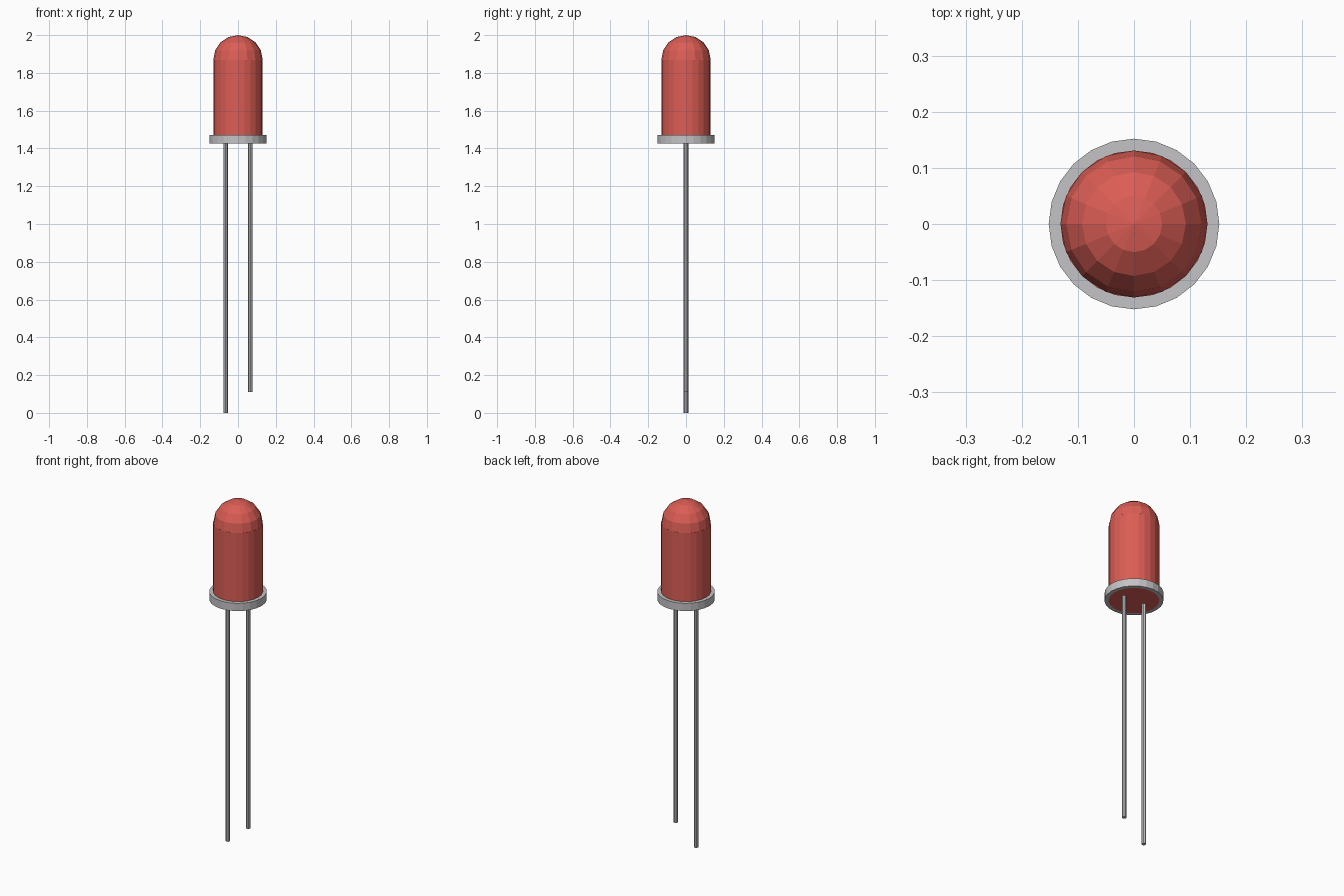
import bpy, bmesh, math

cube = bpy.data.objects.get("Cube")
if cube:
    bpy.data.objects.remove(cube, do_unlink=True)


def material(name, rgb):
    m = bpy.data.materials.new(name)
    m.use_nodes = True
    m.diffuse_color = (*rgb, 1)
    m.node_tree.nodes["Principled BSDF"].inputs["Base Color"].default_value = (*rgb, 1)
    return m


red = material("red plastic", (0.71, 0.11, 0.09))
silver = material("silver metal", (0.55, 0.55, 0.57))


def lathe(name, profile, sides, mat, x=0, closed=False):
    """Turn a (radius, height) profile around a vertical axis at x."""
    bm = bmesh.new()
    verts = [bm.verts.new((r, 0, z)) for r, z in profile]
    pairs = list(zip(verts, verts[1:]))
    if closed:
        pairs.append((verts[-1], verts[0]))
    edges = [bm.edges.new(p) for p in pairs]
    bmesh.ops.spin(bm, geom=verts + edges, cent=(0, 0, 0), axis=(0, 0, 1),
                   angle=math.tau, steps=sides)
    bmesh.ops.remove_doubles(bm, verts=bm.verts, dist=0.0001)
    bmesh.ops.recalc_face_normals(bm, faces=bm.faces)
    mesh = bpy.data.meshes.new(name)
    bm.to_mesh(mesh)
    bm.free()
    mesh.materials.append(mat)
    obj = bpy.data.objects.new(name, mesh)
    obj.location.x = x
    bpy.context.collection.objects.link(obj)
    return obj


# Bulb: straight body under a faceted dome
R, BASE, RIM_TOP, SHOULDER = 0.131, 1.425, 1.47, 1.869
lathe("bulb_body", [(0, BASE), (R, BASE), (R, SHOULDER), (0, SHOULDER)], 24, red)
arc = [(R * math.cos(i * math.pi / 8), SHOULDER + R * math.sin(i * math.pi / 8))
       for i in range(4)]
lathe("bulb_dome", [(0, SHOULDER)] + arc + [(0, SHOULDER + R)], 16, red)

# Rim around the foot of the bulb
lathe("base_rim", [(R, BASE), (0.152, BASE), (0.152, RIM_TOP), (R, RIM_TOP)],
      24, silver, closed=True)

# Long and short wire legs
for name, x, foot in (("long_leg", -0.066, 0), ("short_leg", 0.066, 0.11)):
    lathe(name, [(0, foot), (0.012, foot), (0.012, BASE + 0.01), (0, BASE + 0.01)],
          8, silver, x)
